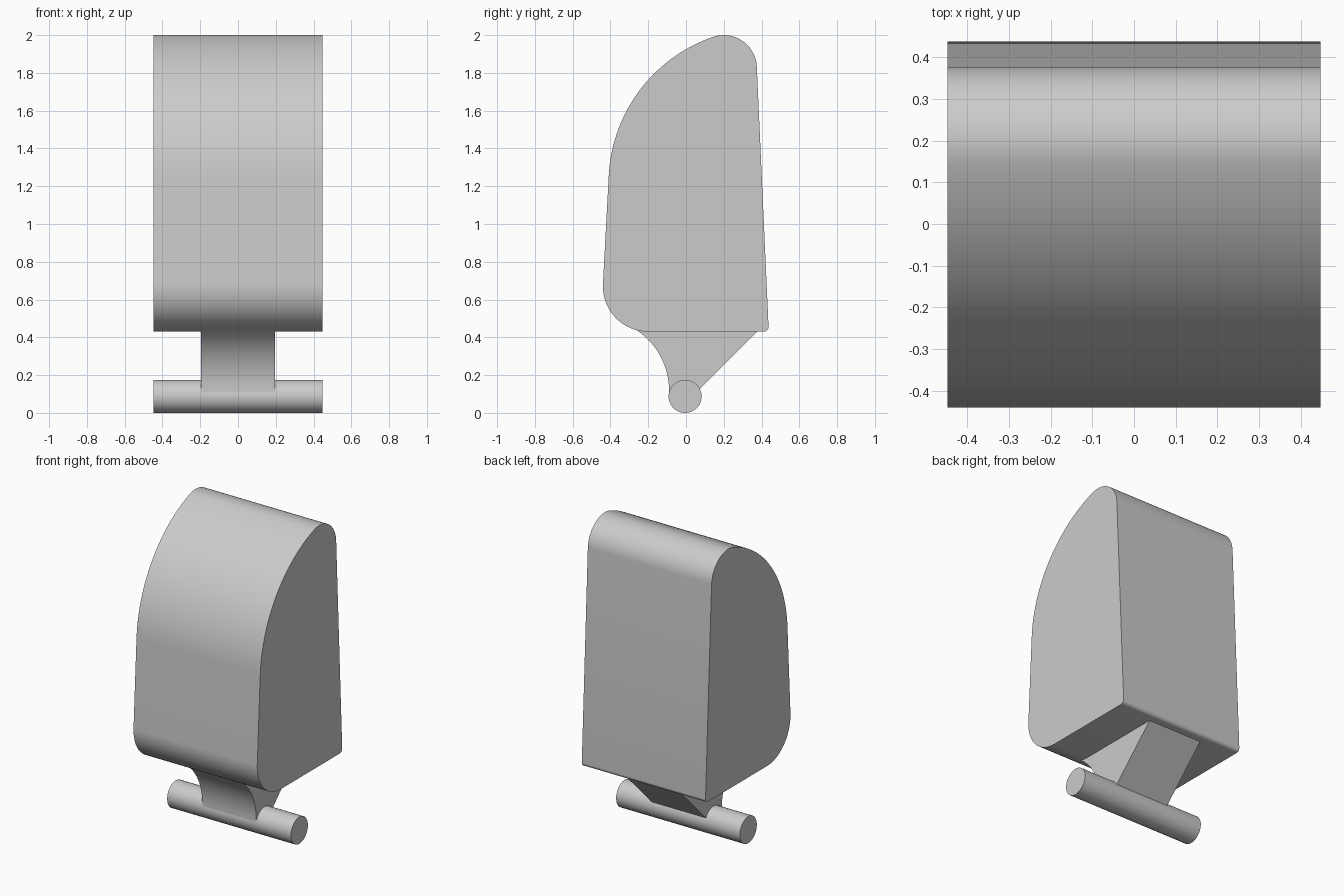
import bpy, bmesh
from math import radians, cos, sin

cube = bpy.data.objects.get("Cube")
if cube:
    bpy.data.objects.remove(cube, do_unlink=True)

grey = bpy.data.materials.new("light grey")
grey.use_nodes = True
colour = (0.6, 0.6, 0.6, 1)
grey.diffuse_color = colour
grey.node_tree.nodes["Principled BSDF"].inputs["Base Color"].default_value = colour


def arc(cy, cz, r, start, end, steps=24):
    """Points of a circular arc in the side plane, angles in degrees."""
    angles = [radians(start + (end - start) * i / steps) for i in range(steps + 1)]
    return [(cy + r * cos(a), cz + r * sin(a)) for a in angles]


def extrude_profile(name, profile, half_width):
    """Extrude a (y, z) outline symmetrically along x."""
    bm = bmesh.new()
    face = bm.faces.new([bm.verts.new((-half_width, y, z)) for y, z in profile])
    result = bmesh.ops.extrude_face_region(bm, geom=[face])
    verts = [v for v in result["geom"] if isinstance(v, bmesh.types.BMVert)]
    bmesh.ops.translate(bm, verts=verts, vec=(2 * half_width, 0, 0))
    bmesh.ops.recalc_face_normals(bm, faces=bm.faces)
    mesh = bpy.data.meshes.new(name)
    bm.to_mesh(mesh)
    bm.free()
    mesh.materials.append(grey)
    obj = bpy.data.objects.new(name, mesh)
    bpy.context.collection.objects.link(obj)
    bpy.ops.object.select_all(action="DESELECT")
    obj.select_set(True)
    bpy.context.view_layer.objects.active = obj
    bpy.ops.object.shade_smooth_by_angle(angle=radians(30))
    return obj


HALF_WIDTH = 0.447

# Main body: rounded back corner, crown, long front curve, rounded lower front
body = (arc(0.412, 0.455, 0.025, -90, 2.5, 8)
        + arc(0.2, 1.825, 0.175, 2.5, 109)
        + arc(0.41, 1.215, 0.82, 109, 177, 40)[1:]
        + arc(-0.2, 0.67, 0.24, 177, 270))
extrude_profile("body", body, HALF_WIDTH)

# Narrow stem: concave front, straight sloping back
stem = arc(-0.47, 0.12, 0.38, 0, 60) + [(0.396, 0.45), (0.03, 0.084), (-0.09, 0.0875)]
extrude_profile("stem", stem, 0.195)

# Round cross bar at the foot
extrude_profile("cross_bar", arc(-0.005, 0.0875, 0.0875, 0, 360, 48)[:-1], HALF_WIDTH)
